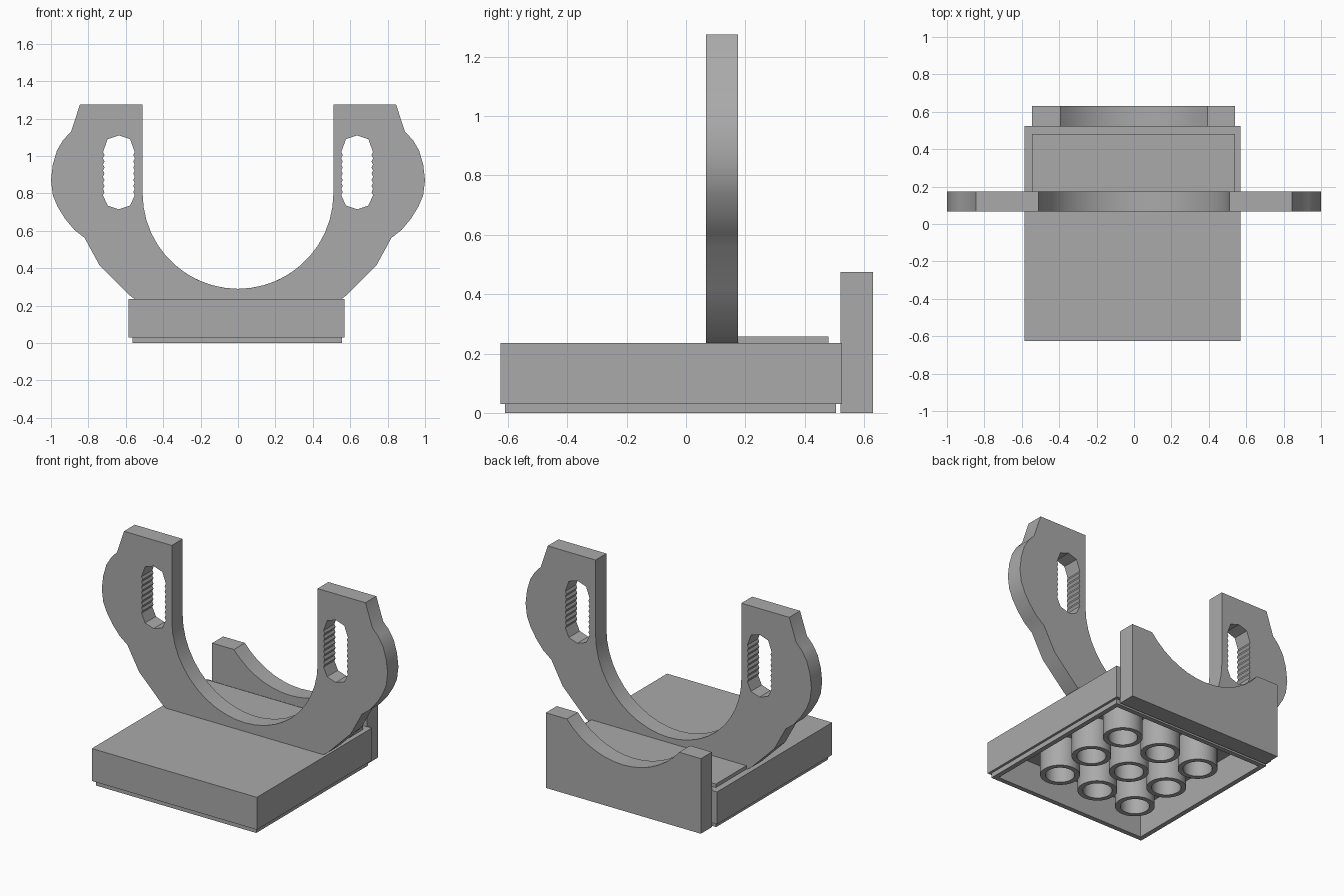
import bpy, bmesh, math
from mathutils import Vector

if "Cube" in bpy.data.objects:
    bpy.data.objects.remove(bpy.data.objects["Cube"])

grey = bpy.data.materials.new("plain_grey")
grey.diffuse_color = (0.4, 0.4, 0.4, 1)
grey.use_nodes = True
grey.node_tree.nodes["Principled BSDF"].inputs["Base Color"].default_value = grey.diffuse_color


def finish(name, bm, smooth=None):
    bmesh.ops.recalc_face_normals(bm, faces=bm.faces)
    me = bpy.data.meshes.new(name)
    bm.to_mesh(me)
    bm.free()
    ob = bpy.data.objects.new(name, me)
    bpy.context.collection.objects.link(ob)
    me.materials.append(grey)
    if smooth:
        bpy.ops.object.select_all(action='DESELECT')
        ob.select_set(True)
        bpy.context.view_layer.objects.active = ob
        bpy.ops.object.shade_smooth_by_angle(angle=math.radians(smooth))
    return ob


def prism(name, loops, start, depth, smooth=None):
    """Fill closed loops (outline first, then holes) and extrude along depth."""
    bm = bmesh.new()
    for loop in loops:
        vs = [bm.verts.new(start(*p)) for p in loop]
        for a, b in zip(vs, vs[1:] + vs[:1]):
            bm.edges.new((a, b))
    bmesh.ops.triangle_fill(bm, edges=bm.edges[:], use_beauty=True,
                            normal=Vector(depth).normalized())
    ext = bmesh.ops.extrude_face_region(bm, geom=bm.faces[:])["geom"]
    bmesh.ops.translate(bm, vec=depth,
                        verts=[v for v in ext if isinstance(v, bmesh.types.BMVert)])
    return finish(name, bm, smooth)


def upright(name, loops, y0, y1):
    return prism(name, loops, lambda x, z: (x, y0, z), (0, y1 - y0, 0), 25)


def flat(name, loops, z0, z1, smooth=None):
    return prism(name, loops, lambda x, y: (x, y, z0), (0, 0, z1 - z0), smooth)


def rect(x0, x1, y0, y1):
    return [(x0, y0), (x1, y0), (x1, y1), (x0, y1)]


def circle(cx, cy, r, n=32):
    return [(cx + r * math.cos(2 * math.pi * i / n),
             cy + r * math.sin(2 * math.pi * i / n)) for i in range(n)]


def cradle(a0, a1, n):
    """Arc of the round opening, shared by the bracket and the back plate."""
    return [(0.51 * math.cos(a0 + (a1 - a0) * i / n),
             0.80 + 0.51 * math.sin(a0 + (a1 - a0) * i / n)) for i in range(n + 1)]


def mirror(pts):
    return [(-x, z) for x, z in reversed(pts)]


# Hollow base: stepped shell in one piece
bm = bmesh.new()
rings = []
for x0, x1, y0, y1, z in [
        (-0.585, 0.57, -0.625, 0.525, 0.235), (-0.585, 0.57, -0.625, 0.525, 0.03),
        (-0.565, 0.555, -0.61, 0.505, 0.03), (-0.565, 0.555, -0.61, 0.505, 0.0),
        (-0.535, 0.525, -0.58, 0.475, 0.0), (-0.535, 0.525, -0.58, 0.475, 0.19)]:
    rings.append([bm.verts.new((x, y, z)) for x, y in rect(x0, x1, y0, y1)])
for lo, hi in zip(rings, rings[1:]):
    for i in range(4):
        j = (i + 1) % 4
        bm.faces.new((lo[i], lo[j], hi[j], hi[i]))
bm.faces.new(rings[0])
bm.faces.new(rings[-1])
finish("base_shell", bm)

# Three by three tubes under the base
for i in range(3):
    for j in range(3):
        cx, cy = -0.005 + (i - 1) * 0.28, -0.052 + (j - 1) * 0.28
        flat("base_tube", [circle(cx, cy, 0.114), circle(cx, cy, 0.084)], 0, 0.195, 30)

# U-shaped bracket with rounded ears
ear = [(0.51, 1.275), (0.845, 1.275), (0.893, 1.13), (0.935, 1.085), (0.968, 1.03),
       (0.99, 0.955), (1.0, 0.87), (0.99, 0.79), (0.965, 0.73), (0.925, 0.665),
       (0.875, 0.605), (0.82, 0.562), (0.74, 0.415), (0.58, 0.255), (0.55, 0.234)]


# Slots with fine teeth down both long sides
def slot(cx):
    side = [(0.085 - (0.008 if k % 2 else 0), 0.79 + k * 0.0165) for k in range(15)]
    half = [(0, 0.715), (0.06, 0.735)] + side + [(0.06, 1.09), (0, 1.11)]
    return [(cx + x, z) for x, z in half + mirror(half)[1:-1]]


outline = ear + mirror(ear) + cradle(math.pi, 2 * math.pi, 22)
upright("u_bracket", [outline, slot(0.637), slot(-0.637)], 0.067, 0.175)

# Thin pad behind the bracket
flat("rear_pad", [rect(-0.545, 0.54, 0.17, 0.48)], 0.23, 0.257)

# Back plate with the same round opening
a = math.asin((0.475 - 0.80) / 0.51)
notch = cradle(math.pi - a, 2 * math.pi + a, 14)
upright("back_plate", [[(0.54, 0.475), (0.54, 0), (-0.545, 0), (-0.545, 0.475)] + notch],
        0.52, 0.63)
